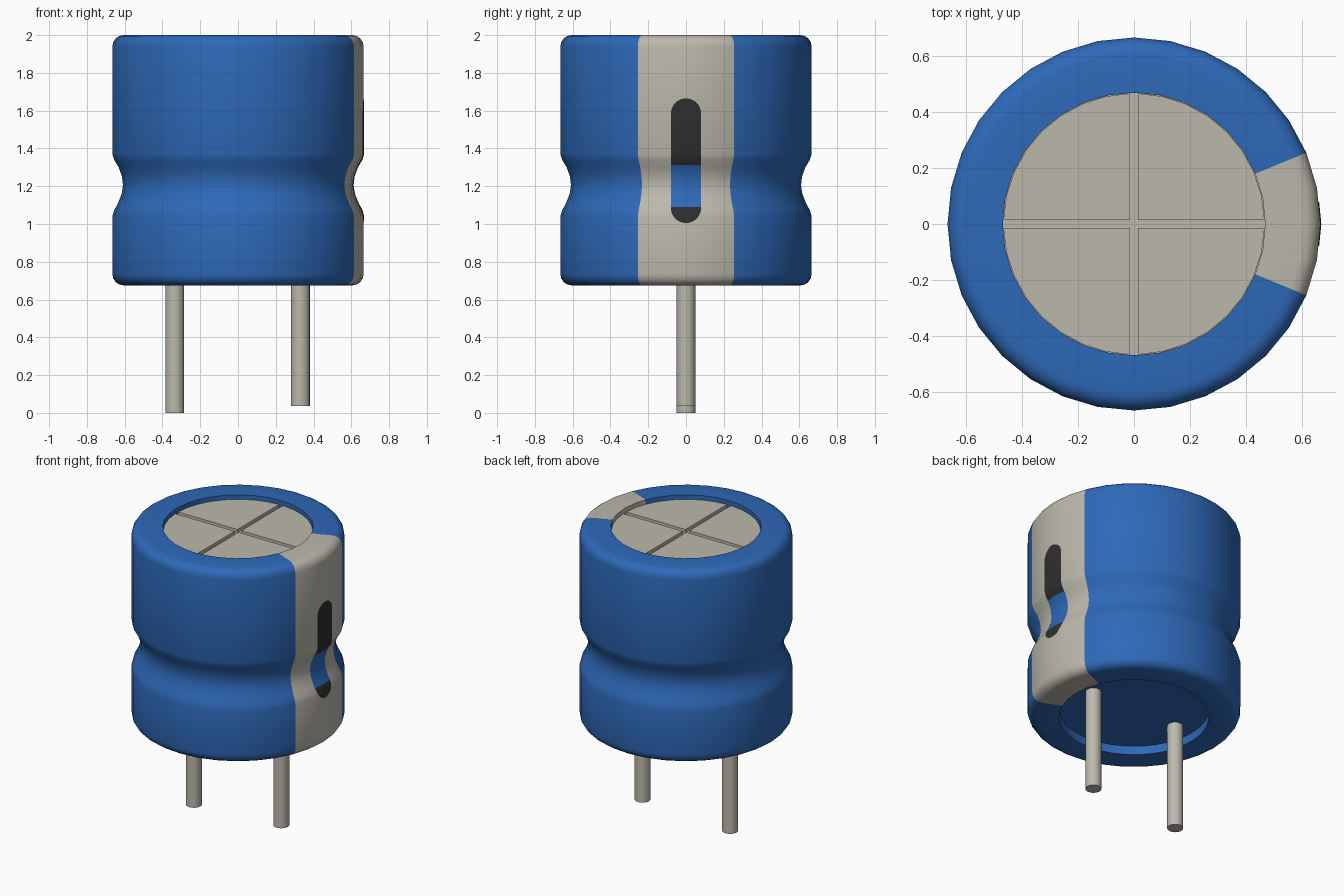
import bpy, bmesh
from math import sin, cos, pi, radians, sqrt, tan, atan2

cube = bpy.data.objects.get("Cube")
if cube:
    bpy.data.objects.remove(cube)


def material(name, rgb):
    m = bpy.data.materials.new(name)
    m.use_nodes = True
    m.diffuse_color = (*rgb, 1)
    m.node_tree.nodes["Principled BSDF"].inputs["Base Color"].default_value = (*rgb, 1)
    return m


BLUE = material("blue sleeve", (0.027, 0.141, 0.479))
GREY = material("warm grey metal", (0.50, 0.48, 0.41))
DARK = material("dark marking", (0.028, 0.028, 0.028))


def finish(name, bm, mats, smooth=True):
    bmesh.ops.recalc_face_normals(bm, faces=bm.faces)
    mesh = bpy.data.meshes.new(name)
    bm.to_mesh(mesh)
    bm.free()
    for m in mats:
        mesh.materials.append(m)
    obj = bpy.data.objects.new(name, mesh)
    bpy.context.collection.objects.link(obj)
    if smooth:
        bpy.ops.object.select_all(action='DESELECT')
        obj.select_set(True)
        bpy.context.view_layer.objects.active = obj
        bpy.ops.object.shade_smooth_by_angle(angle=radians(35))
    return obj


# Overall sizes
SEG = 32
R, HOLE, FILLET = 0.665, 0.468, 0.06
BOTTOM, TOP = 0.675, 2.0
DISC_Z = 1.97
GROOVE = [(R, 1.04), (0.657, 1.07), (0.636, 1.11), (0.616, 1.16), (0.609, 1.205),
          (0.614, 1.25), (0.632, 1.30), (0.656, 1.34), (R, 1.37)]


def corner(z, start):
    """Quarter-round edge of the sleeve."""
    return [(R - FILLET + FILLET * cos(start + i * pi / 8),
             z + FILLET * sin(start + i * pi / 8)) for i in range(5)]


# Sleeve: one turned profile with a pinched waist and recessed ends
profile = ([(HOLE, BOTTOM + 0.06), (HOLE, BOTTOM)] + corner(BOTTOM + FILLET, -pi / 2)
           + GROOVE + corner(TOP - FILLET, 0) + [(HOLE, TOP), (HOLE, DISC_Z - 0.02)])
bm = bmesh.new()
rings = [[bm.verts.new((r * cos(2 * pi * k / SEG), r * sin(2 * pi * k / SEG), z))
          for k in range(SEG)] for r, z in profile]
for lower, upper in zip(rings, rings[1:]):
    for k in range(SEG):
        n = (k + 1) % SEG
        bm.faces.new((lower[k], lower[n], upper[n], upper[k]))
base = bm.faces.new(rings[0])
floor = bm.faces.new(rings[-1])
for f in bm.faces:
    c = f.calc_center_median()
    f.material_index = int(abs(atan2(c.y, c.x)) < radians(22.5) and c.x > 0.1)
base.material_index = 0
floor.material_index = 1
finish("sleeve", bm, [BLUE, GREY])

# Top plate: four raised quarters leave the scored cross between them
GAP = 0.015
bm = bmesh.new()
a0 = atan2(GAP, HOLE)
steps = 8
for q in range(4):
    turn = q * pi / 2
    angles = [a0 + (pi / 2 - 2 * a0) * i / steps for i in range(steps + 1)]
    outline = [(GAP, GAP)] + [((HOLE - 0.002) * cos(a), (HOLE - 0.002) * sin(a)) for a in angles]
    points = [(x * cos(turn) - y * sin(turn), x * sin(turn) + y * cos(turn)) for x, y in outline]
    face = bm.faces.new([bm.verts.new((x, y, DISC_Z - 0.025)) for x, y in points])
    out = bmesh.ops.extrude_face_region(bm, geom=[face])
    for v in out["geom"]:
        if isinstance(v, bmesh.types.BMVert):
            v.co.z = DISC_Z
finish("scored_top_plate", bm, [GREY], smooth=False)


# Slot marking on the stripe, following the waist
def radius_at(z):
    for (r0, z0), (r1, z1) in zip(GROOVE, GROOVE[1:]):
        if z0 <= z <= z1:
            return r0 + (r1 - r0) * (z - z0) / (z1 - z0)
    return R


HALF, LOW, HIGH = 0.08, 1.005, 1.665
BLUE_LOW, BLUE_HIGH = 1.09, 1.312
caps = [HALF * (1 - cos(i * pi / 16)) for i in range(9)]
levels = sorted({round(z, 4) for z in [LOW + c for c in caps] + [HIGH - c for c in caps]
                 + [z for _, z in GROOVE] + [BLUE_LOW, BLUE_HIGH]})
bm = bmesh.new()
rows = []
for z in levels:
    d = max(LOW + HALF - z, z - HIGH + HALF, 0)
    w = max(sqrt(max(HALF ** 2 - d ** 2, 0)), 0.002)
    x = radius_at(z) + 0.003
    side = x - w * tan(pi / SEG)
    rows.append([bm.verts.new(p) for p in ((side, -w, z), (x, 0, z), (side, w, z))])
for a, b in zip(rows, rows[1:]):
    for i in range(2):
        f = bm.faces.new((a[i], a[i + 1], b[i + 1], b[i]))
        f.material_index = int(BLUE_LOW < f.calc_center_median().z < BLUE_HIGH)
marking = finish("stripe_marking", bm, [DARK, BLUE])
# Keep the open plate facing outwards
if marking.data.polygons[0].normal.x < 0:
    marking.data.flip_normals()

# Wire leads, one longer than the other
for name, x, z0 in (("long_lead", -0.335, 0.0), ("short_lead", 0.33, 0.037)):
    z1 = BOTTOM + 0.08
    bpy.ops.mesh.primitive_cylinder_add(vertices=24, radius=0.05, depth=z1 - z0,
                                        location=(x, 0, (z0 + z1) / 2))
    lead = bpy.context.object
    lead.name = name
    lead.data.materials.append(GREY)
    bpy.ops.object.shade_smooth_by_angle(angle=radians(35))
